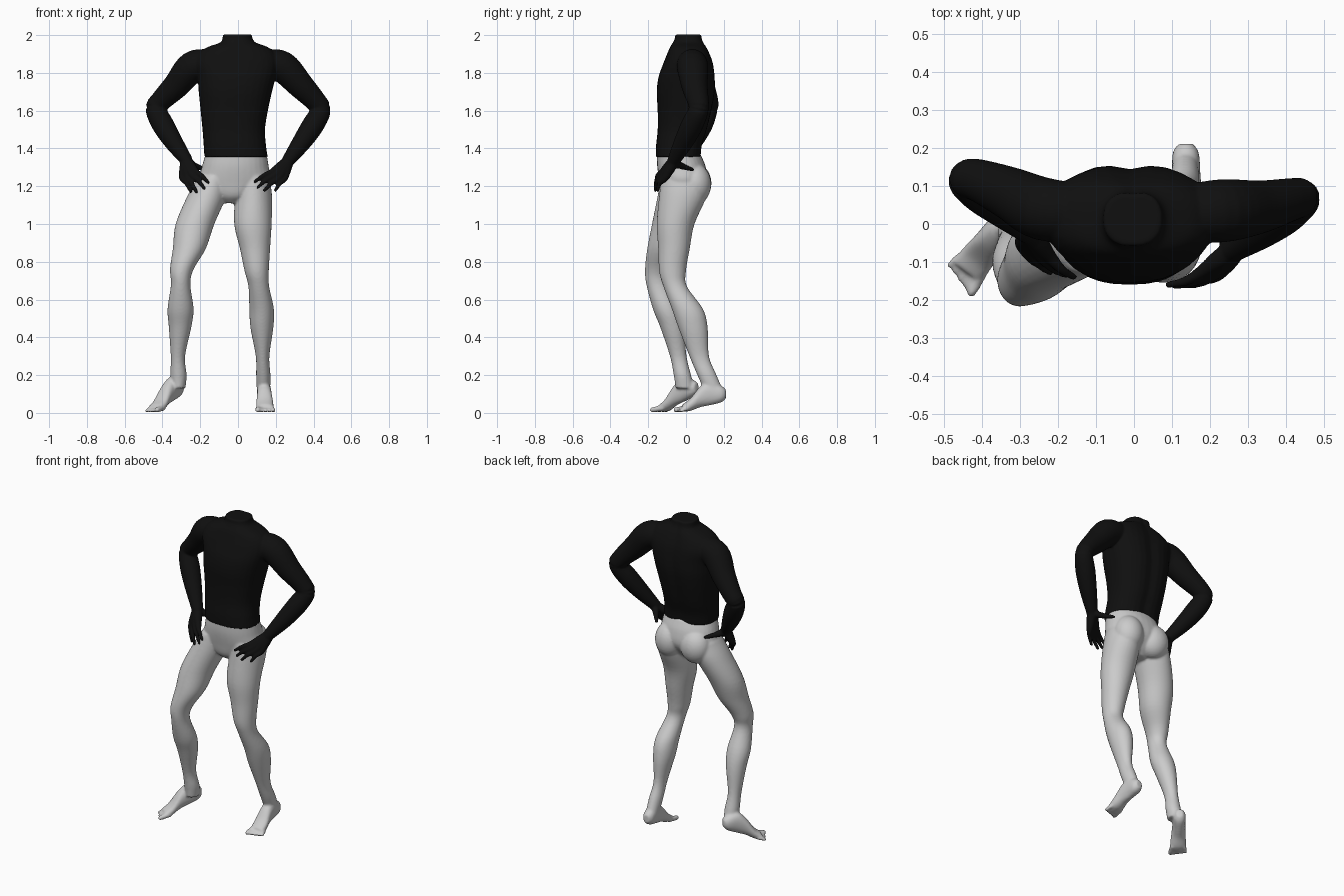
import bpy, bmesh, math
from mathutils import Vector

SEG = 32


def spline(rows, steps=5):
    """Catmull-Rom through rows of numbers."""
    rows = [Vector(r) for r in rows]
    out = []
    for i in range(len(rows) - 1):
        b, c = rows[i], rows[i + 1]
        a = rows[i - 1] if i else b * 2 - c
        d = rows[i + 2] if i + 2 < len(rows) else c * 2 - b
        for k in range(steps):
            t = k / steps
            out.append(0.5 * (2 * b + (c - a) * t + (2 * a - 5 * b + 4 * c - d) * t * t
                              + (3 * b - a - 3 * c + d) * t ** 3))
    return out + [rows[-1]]


def ring(c, u, v, power=2.0, groove=0.0):
    pts = []
    for i in range(SEG):
        a = 2 * math.pi * i / SEG
        ca, sa = math.cos(a), math.sin(a)
        x = math.copysign(abs(ca) ** (2 / power), ca)
        y = math.copysign(abs(sa) ** (2 / power), sa)
        if y > 0:
            y -= groove * math.exp(-(x / 0.22) ** 2)
        pts.append(c + u * x + v * y)
    return pts


def loft(bm, rings):
    vs = [[bm.verts.new(p) for p in r] for r in rings]
    for a, b in zip(vs, vs[1:]):
        for i in range(SEG):
            j = (i + 1) % SEG
            bm.faces.new((a[i], a[j], b[j], b[i]))
    bm.faces.new(vs[0][::-1])
    bm.faces.new(vs[-1])


def stack(bm, rows, power=2.0, groove=0.0):
    """Horizontal sections: z, x min, x max, y min, y max."""
    loft(bm, [ring(Vector(((x0 + x1) / 2, (y0 + y1) / 2, z)), Vector(((x1 - x0) / 2, 0, 0)),
                   Vector((0, (y1 - y0) / 2, 0)), power, groove)
              for z, x0, x1, y0, y1 in spline(rows)])


def ball(bm, c, r):
    stack_rings = []
    for i in range(1, 16):
        a = math.pi * i / 16
        s = math.sin(a)
        stack_rings.append(ring(Vector(c) + Vector((0, 0, -r[2] * math.cos(a))),
                                Vector((r[0] * s, 0, 0)), Vector((0, r[1] * s, 0))))
    loft(bm, stack_rings)


def tube(bm, rows):
    """Round limb through rows of x, y, z, radius, with a domed tip."""
    p = spline(rows)
    rings = []
    for i, q in enumerate(p):
        t = (p[min(i + 1, len(p) - 1)] - p[max(i - 1, 0)]).to_3d()
        rot = t.to_track_quat('Z', 'Y')
        rings.append(ring(q.to_3d(), rot @ Vector((q[3], 0, 0)), rot @ Vector((0, q[3], 0))))
    loft(bm, rings)
    ball(bm, p[-1].to_3d(), (p[-1][3],) * 3)


def foot(bm, heel, toe, lift, inner):
    h = Vector((*heel, 0))
    f = (Vector((*toe, 0)) - h).normalized()
    s = Vector((-f.y, f.x, 0)) * inner
    z = Vector((0, 0, 1))

    def at(d, side, height):
        return h + f * d + s * side + z * (height + lift * max(0, 1 - d / 0.2))
    rows = [(.004, .10, .02, .025), (.03, .1, .035, .045), (.09, .105, .037, .065),
            (.14, .085, .04, .055), (.19, .045, .046, .034), (.235, .024, .045, .019)]
    loft(bm, [ring(at(d, 0, hz), s * w, z * hh, 2.2) for d, hz, w, hh in spline(rows)])
    for i in range(5):
        side = .034 - .018 * i
        r = .015 if i == 0 else .0105
        end = .268 - .006 * i
        tube(bm, [(*at(.2, side * .9, .026), r), (*at(end - .025, side * 1.1, .02), r),
                  (*at(end, side * 1.2, r + .001), r * .9)])


def hand(bm, wrist, fingers, thumb):
    w = Vector(wrist)
    for root, tip in fingers:
        a, b = Vector(root), Vector(tip)
        m = (a + b) / 2 + Vector((0, -.008, .006))
        tube(bm, [(*w, .03), (*((w + a) / 2), .026), (*a, .018), (*m, .0125), (*b, .009)])
    tube(bm, [(*w, .028), (*thumb[0], .019), (*thumb[1], .010)])


def finish(name, bm, voxel, color=None):
    bmesh.ops.recalc_face_normals(bm, faces=bm.faces)
    me = bpy.data.meshes.new(name)
    bm.to_mesh(me)
    bm.free()
    ob = bpy.data.objects.new(name, me)
    bpy.context.collection.objects.link(ob)
    if color:
        mat = bpy.data.materials.new(name + "_black")
        mat.diffuse_color = color
        me.materials.append(mat)
    rm = ob.modifiers.new("blend", 'REMESH')
    rm.mode, rm.voxel_size, rm.use_smooth_shade = 'VOXEL', voxel, True
    sm = ob.modifiers.new("soften", 'SMOOTH')
    sm.factor, sm.iterations = 0.5, 5
    bpy.context.view_layer.objects.active = ob
    ob.select_set(True)
    for m in list(ob.modifiers):
        bpy.ops.object.modifier_apply(modifier=m.name)
    ob.select_set(False)


# Upper body: trunk
up = bmesh.new()
stack(up, [(1.355, -.178, .157, -.16, .082), (1.42, -.182, .148, -.158, .09),
           (1.5, -.188, .143, -.15, .115), (1.6, -.198, .158, -.15, .14),
           (1.7, -.208, .18, -.155, .158), (1.78, -.215, .2, -.145, .158),
           (1.85, -.235, .215, -.12, .148), (1.9, -.215, .2, -.1, .13),
           (1.935, -.165, .16, -.085, .112), (1.96, -.095, .095, -.07, .095),
           (1.98, -.083, .078, -.06, .087), (2.003, -.08, .073, -.058, .085)], 2.4, 0.1)
# Arms
tube(up, [(.14, .03, 1.85, .075), (.235, .035, 1.832, .083), (.33, .045, 1.735, .07),
          (.415, .065, 1.645, .056), (.438, .066, 1.6, .053), (.395, .03, 1.52, .058),
          (.335, -.015, 1.43, .05), (.265, -.065, 1.335, .034)])
tube(up, [(-.14, .03, 1.85, .075), (-.24, .04, 1.832, .083), (-.325, .08, 1.735, .07),
          (-.41, .115, 1.65, .056), (-.437, .115, 1.61, .053), (-.4, .085, 1.53, .058),
          (-.345, .04, 1.44, .05), (-.275, -.02, 1.34, .034)])
# Hands
hand(up, (.265, -.065, 1.33),
     [((.18, -.125, 1.275), (.09, -.16, 1.225)), ((.195, -.13, 1.258), (.105, -.163, 1.195)),
      ((.215, -.128, 1.243), (.14, -.162, 1.178)), ((.245, -.112, 1.24), (.198, -.15, 1.178))],
     ((.235, -.03, 1.31), (.185, .035, 1.288)))
hand(up, (-.275, -.02, 1.335),
     [((-.295, -.055, 1.245), (-.25, -.11, 1.172)), ((-.268, -.075, 1.243), (-.22, -.128, 1.17)),
      ((-.243, -.085, 1.257), (-.178, -.135, 1.188)), ((-.222, -.085, 1.275), (-.158, -.14, 1.22))],
     ((-.235, .005, 1.31), (-.175, .055, 1.29)))
finish("torso_and_arms", up, 0.006, (0.005, 0.005, 0.005, 1))

# Lower body: pelvis and buttocks
low = bmesh.new()
stack(low, [(1.37, -.172, .152, -.154, .077), (1.3, -.192, .163, -.152, .105),
            (1.22, -.205, .17, -.138, .112), (1.15, -.14, .09, -.12, .07),
            (1.11, -.08, .01, -.08, .03)], 2.2)
ball(low, (-.105, .05, 1.215), (.095, .085, .105))
ball(low, (.08, .045, 1.21), (.09, .088, .11))
# Legs
stack(low, [(1.25, -.21, -.04, -.13, .1), (1.15, -.267, -.06, -.15, .085),
            (1.0, -.33, -.125, -.18, .03), (.87, -.345, -.17, -.205, -.02),
            (.76, -.36, -.235, -.217, -.075), (.68, -.355, -.252, -.21, -.09),
            (.55, -.373, -.235, -.175, -.035), (.45, -.366, -.248, -.135, -.01),
            (.3, -.356, -.28, -.085, .003), (.2, -.358, -.272, -.065, .027),
            (.13, -.352, -.278, -.055, .045)])
stack(low, [(1.25, 0, .165, -.13, .11), (1.15, -.015, .18, -.142, .11),
            (1.0, -.02, .178, -.155, .045), (.87, .01, .17, -.147, .02),
            (.75, .035, .163, -.142, 0), (.67, .055, .165, -.12, .005),
            (.55, .06, .19, -.075, .09), (.45, .066, .187, -.04, .115),
            (.3, .094, .166, .018, .122), (.2, .096, .172, .06, .162),
            (.11, .1, .17, .1, .2)])
# Feet
foot(low, (.135, .215), (.145, -.06), 0.0, -1)
foot(low, (-.3, .06), (-.45, -.14), 0.035, 1)
finish("pelvis_and_legs", low, 0.007)
